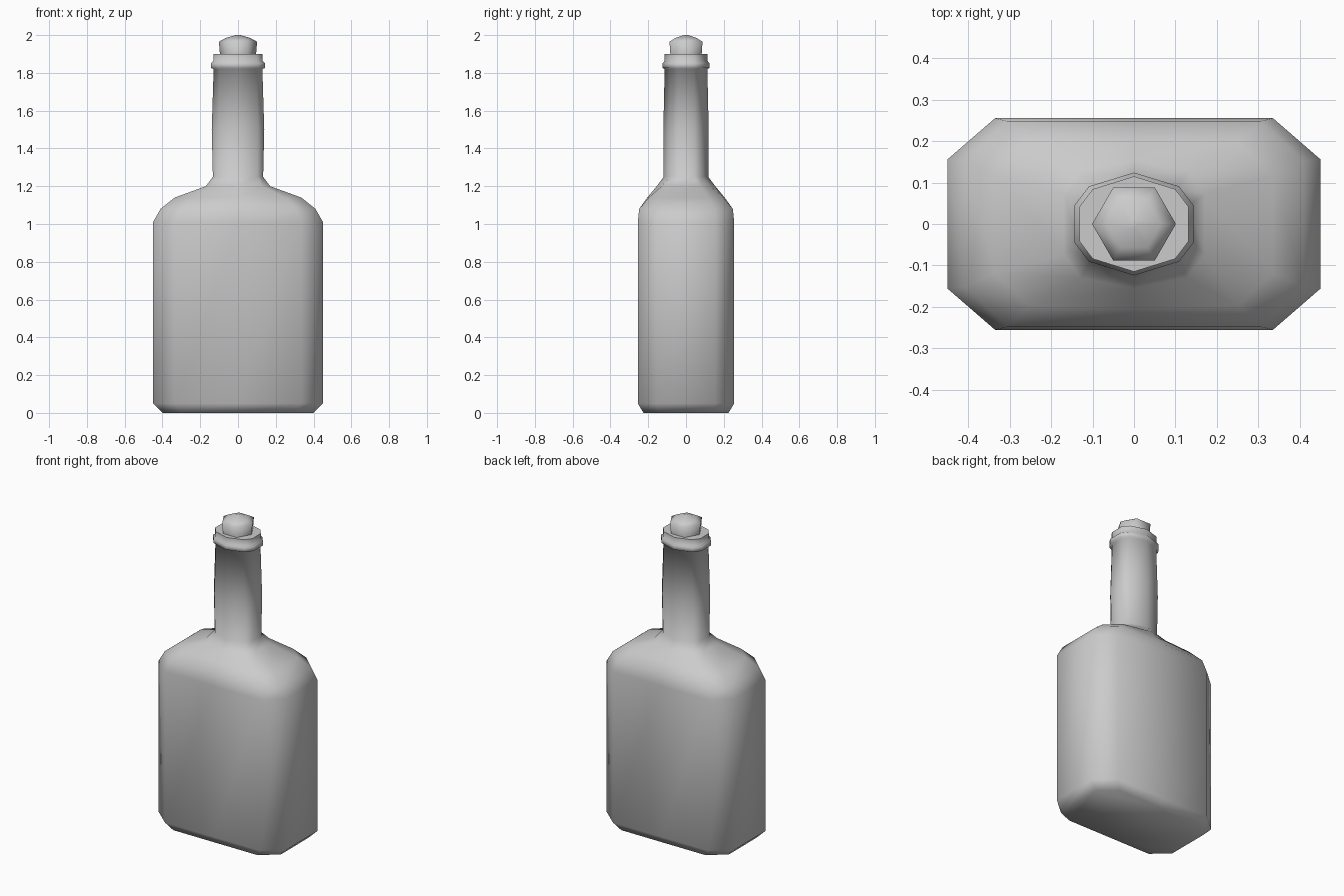
import bpy, math

if "Cube" in bpy.data.objects:
    bpy.data.objects.remove(bpy.data.objects["Cube"])


def ring10(z, hx, hy, t):
    """Ten-sided section: t=0 chamfered rectangle, t=1 rounded neck."""
    cx = hx * (0.745 + 0.015 * t)
    cy = hy * (0.61 - 0.24 * t)
    ky = hy * (1 - 0.27 * t)
    quarter = [(hx, cy), (cx, ky), (0, hy), (-cx, ky), (-hx, cy)]
    return [(x, y, z) for x, y in quarter + [(-x, -y) for x, y in quarter]]


def ring6(z, r):
    return [(r * math.cos(i * math.pi / 3), r * math.sin(i * math.pi / 3), z) for i in range(6)]


def loft(name, rings, angle):
    """Skin a stack of rings, cap both ends and smooth."""
    n = len(rings[0])
    verts = [p for r in rings for p in r]
    faces = [(k * n + i, k * n + (i + 1) % n, (k + 1) * n + (i + 1) % n, (k + 1) * n + i)
             for k in range(len(rings) - 1) for i in range(n)]
    faces.append(tuple(reversed(range(n))))
    faces.append(tuple(range(len(verts) - n, len(verts))))
    mesh = bpy.data.meshes.new(name)
    mesh.from_pydata(verts, [], faces)
    obj = bpy.data.objects.new(name, mesh)
    bpy.context.collection.objects.link(obj)
    bpy.ops.object.select_all(action='DESELECT')
    obj.select_set(True)
    bpy.context.view_layer.objects.active = obj
    bpy.ops.object.shade_smooth_by_angle(angle=math.radians(angle))
    return obj


# Bottle: base, straight body, shoulders, neck and stepped lip
bottle = [
    (0.00, 0.40, 0.225, 0), (0.05, 0.45, 0.255, 0), (1.01, 0.45, 0.255, 0),
    (1.08, 0.41, 0.248, 0), (1.14, 0.335, 0.205, 0.15), (1.20, 0.17, 0.155, 0.6),
    (1.25, 0.133, 0.118, 1), (1.50, 0.139, 0.120, 1), (1.82, 0.129, 0.113, 1),
    (1.826, 0.143, 0.124, 1), (1.852, 0.143, 0.124, 1), (1.862, 0.131, 0.115, 1),
    (1.90, 0.131, 0.115, 1),
]
loft("bottle", [ring10(*s) for s in bottle], 75)

# Hexagonal stopper with a domed top
stopper = [(1.89, 0.095), (1.965, 0.101), (1.985, 0.065), (2.0, 0.012)]
loft("stopper", [ring6(*s) for s in stopper], 75)
